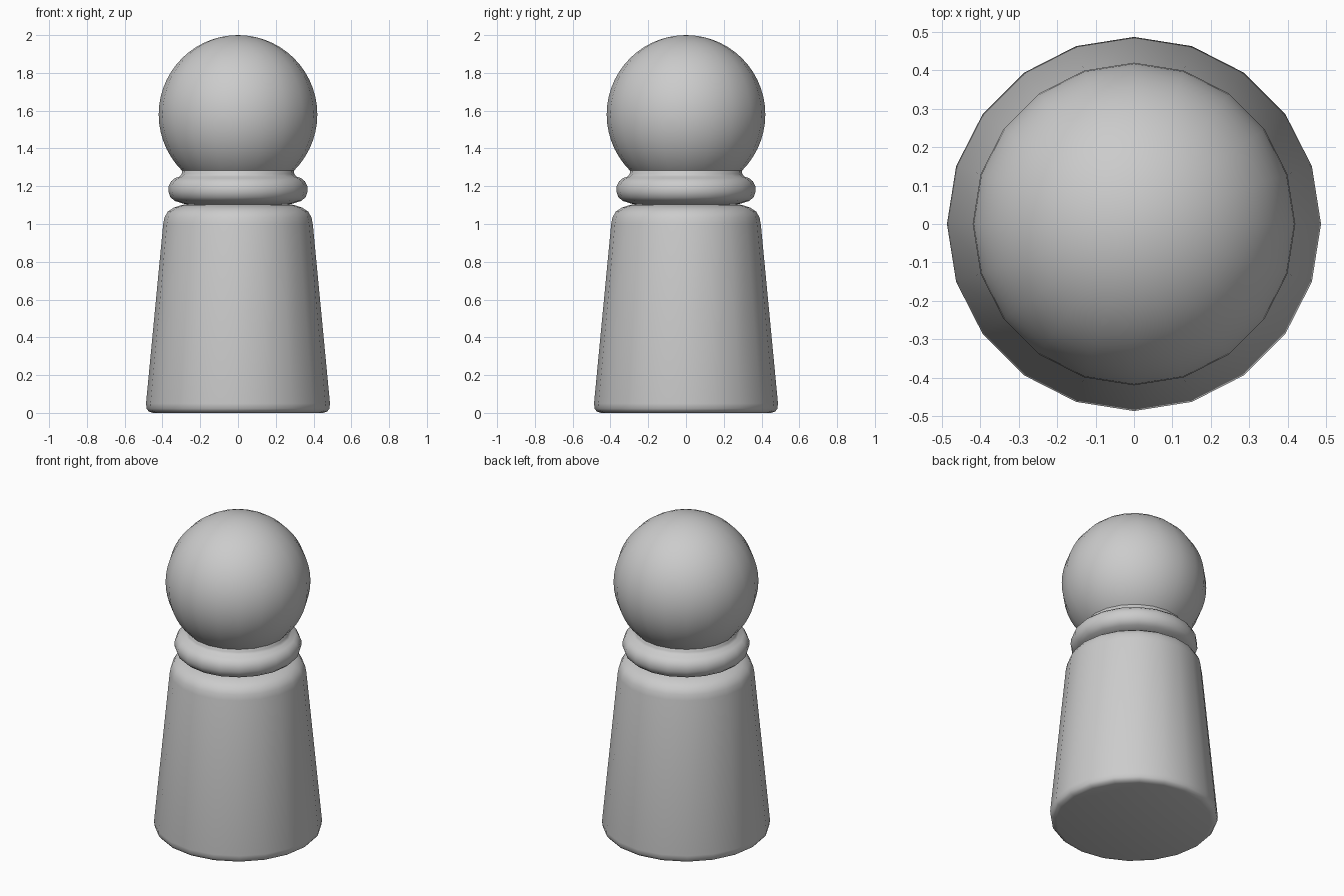
import bpy
import bmesh
from math import pi, sin, cos

SIDES = 20

cube = bpy.data.objects.get("Cube")
if cube:
    bpy.data.objects.remove(cube, do_unlink=True)

grey = bpy.data.materials.new("plain grey")
grey.use_nodes = True
colour = (0.6, 0.6, 0.6, 1)
grey.diffuse_color = colour
grey.node_tree.nodes["Principled BSDF"].inputs["Base Color"].default_value = colour


def lathe(name, profile, sharp=40):
    """Spin a (radius, height) profile around z; zero radius closes to a point."""
    bm = bmesh.new()
    rings = []
    for r, z in profile:
        count = 1 if r < 1e-5 else SIDES
        rings.append([bm.verts.new((r * cos(2 * pi * i / SIDES),
                                    r * sin(2 * pi * i / SIDES), z))
                      for i in range(count)])
    for low, high in zip(rings, rings[1:]):
        for i in range(SIDES):
            j = (i + 1) % SIDES
            corners = [low[i % len(low)], low[j % len(low)],
                       high[j % len(high)], high[i % len(high)]]
            bm.faces.new(list(dict.fromkeys(corners)))
    bmesh.ops.recalc_face_normals(bm, faces=bm.faces)
    mesh = bpy.data.meshes.new(name)
    bm.to_mesh(mesh)
    bm.free()
    mesh.materials.append(grey)
    obj = bpy.data.objects.new(name, mesh)
    bpy.context.collection.objects.link(obj)
    bpy.ops.object.select_all(action='DESELECT')
    obj.select_set(True)
    bpy.context.view_layer.objects.active = obj
    bpy.ops.object.shade_smooth_by_angle(angle=sharp * pi / 180)
    return obj


# Tapered body with rounded foot and shoulder
lathe("body", [(0, 0), (0.45, 0), (0.472, 0.007), (0.484, 0.022), (0.487, 0.05),
               (0.396, 1.0), (0.389, 1.035), (0.372, 1.065), (0.34, 1.087),
               (0.30, 1.10), (0.25, 1.108), (0, 1.108)], 50)

# Rounded collar flowing up into the neck
lathe("collar", [(0.25, 1.10), (0.29, 1.108), (0.335, 1.122), (0.358, 1.142),
                 (0.368, 1.17), (0.367, 1.2), (0.355, 1.225), (0.335, 1.242),
                 (0.308, 1.252), (0.298, 1.265), (0.296, 1.285), (0.27, 1.31)], 60)

# Ball head
steps = 28
lathe("head", [(0.42 * sin(pi * i / steps), 1.58 - 0.42 * cos(pi * i / steps))
               for i in range(steps + 1)])
